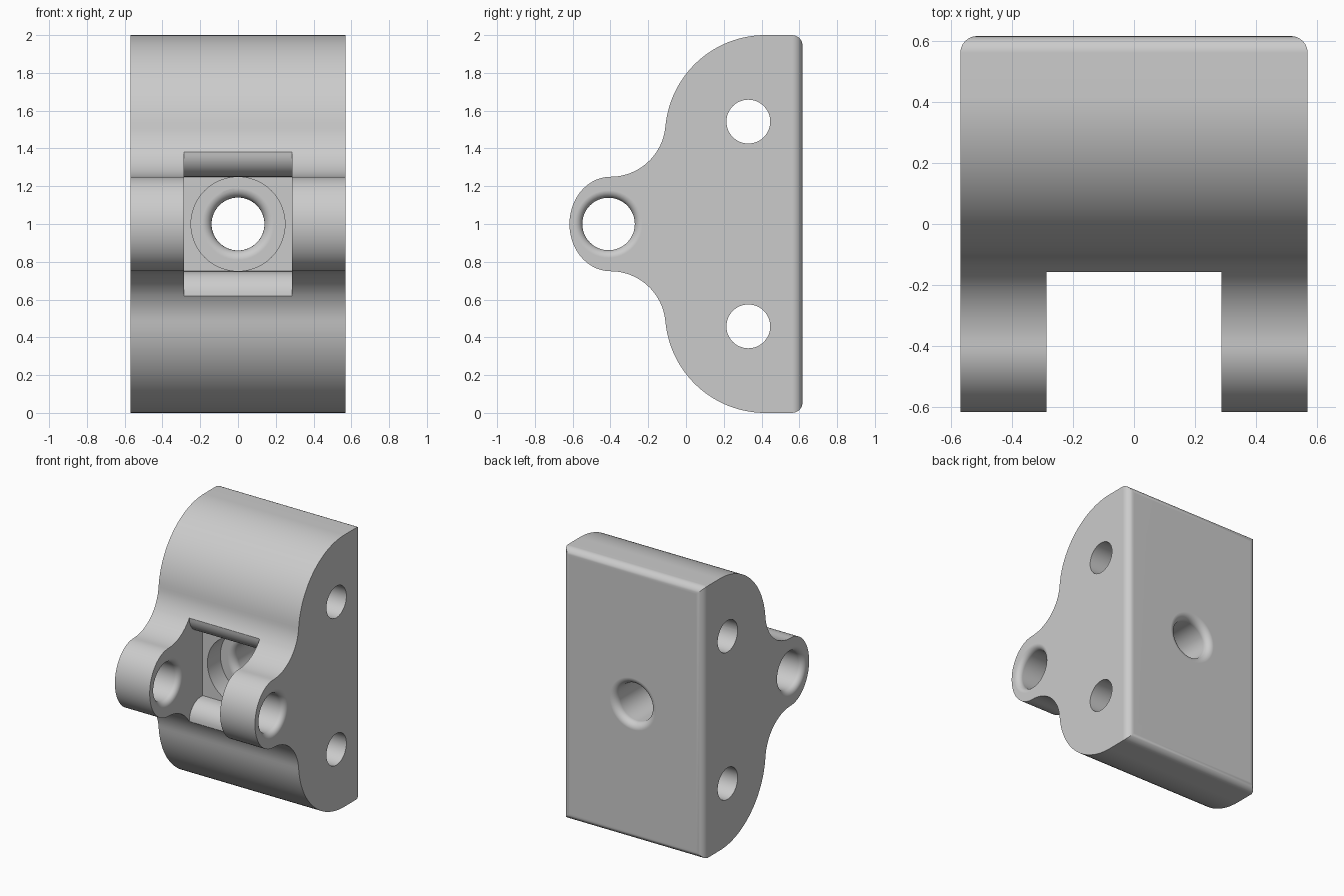
import bpy, bmesh
from math import sin, cos, radians, atan2, pi
from mathutils import Vector, Matrix

cube = bpy.data.objects.get("Cube")
if cube:
    bpy.data.objects.remove(cube)

HALF_W = 0.57      # half width of the block
SLOT = 0.287       # half width of the front slot
BACK = 0.617       # back plane
MID = 1.0          # mirror height

grey = bpy.data.materials.new("plain_grey")
grey.use_nodes = True
GREY = (0.6, 0.6, 0.6, 1)
grey.diffuse_color = GREY
grey.node_tree.nodes["Principled BSDF"].inputs["Base Color"].default_value = GREY


def arc(cy, cz, ry, rz, start, end, n):
    """Points of an elliptic arc in the side plane, angles in radians."""
    steps = [start + (end - start) * i / n for i in range(n + 1)]
    return [(cy + ry * cos(a), cz + rz * sin(a)) for a in steps]


def mirrored(upper):
    """Close a half outline by reflecting it about the middle height."""
    return upper + [(y, 2 * MID - z) for y, z in reversed(upper) if abs(z - MID) > 1e-4]


def make_object(name, bm):
    bmesh.ops.recalc_face_normals(bm, faces=bm.faces)
    mesh = bpy.data.meshes.new(name)
    bm.to_mesh(mesh)
    bm.free()
    mesh.materials.append(grey)
    obj = bpy.data.objects.new(name, mesh)
    bpy.context.collection.objects.link(obj)
    return obj


def extrude_profile(points, half):
    bm = bmesh.new()
    face = bm.faces.new([bm.verts.new((-half, y, z)) for y, z in points])
    new = bmesh.ops.extrude_face_region(bm, geom=[face])["geom"]
    bmesh.ops.translate(bm, vec=(2 * half, 0, 0),
                        verts=[v for v in new if isinstance(v, bmesh.types.BMVert)])
    return bm


def lathe_cutter(name, profile, centre, axis, sides=48):
    """Turn (radius, position) pairs about an axis through centre."""
    bm = bmesh.new()
    rings = []
    for r, t in profile:
        rings.append([bm.verts.new((r * cos(2 * pi * i / sides), r * sin(2 * pi * i / sides), t))
                      for i in range(sides)])
    for a, b in zip(rings, rings[1:]):
        for i in range(sides):
            j = (i + 1) % sides
            bm.faces.new((a[i], a[j], b[j], b[i]))
    bm.faces.new(rings[0])
    bm.faces.new(rings[-1])
    turn = Vector((0, 0, 1)).rotation_difference(Vector(axis)).to_matrix().to_4x4()
    bmesh.ops.transform(bm, matrix=Matrix.Translation(centre) @ turn, verts=bm.verts)
    return make_object(name, bm)


def flared(r, start, end, fillet, over=0.02):
    """Hole profile with a rounded lip at both ends."""
    n = 6
    lip = [(r + fillet * (1 - sin(a)), fillet * (1 - cos(a)))
           for a in [pi / 2 * i / n for i in range(n + 1)]]
    near = [(rr, start + d) for rr, d in lip]
    far = [(rr, end - d) for rr, d in reversed(lip)]
    return [(r + fillet, start - over)] + near + far + [(r + fillet, end + over)]


def cut(target, cutter):
    mod = target.modifiers.new("cut", 'BOOLEAN')
    mod.operation = 'DIFFERENCE'
    mod.solver = 'EXACT'
    mod.object = cutter
    bpy.context.view_layer.objects.active = target
    bpy.ops.object.modifier_apply(modifier=mod.name)
    bpy.data.objects.remove(cutter)


# Side outline: round nose, concave fillet, large shoulder, flat back
nose_y, nose_r = -0.40, 0.25
fil_r, sh_y, sh_r = 0.292, 0.42, 0.531
fil_z, sh_z = MID + nose_r + fil_r, 2 - sh_r
meet = atan2(sh_z - fil_z, sh_y - nose_y)
upper = arc(nose_y, MID, nose_y + BACK, nose_r, pi, pi / 2, 20)
upper += arc(nose_y, fil_z, fil_r, fil_r, -pi / 2, meet, 20)[1:]
upper += arc(sh_y, sh_z, sh_r, sh_r, meet + pi, pi / 2, 28)[1:]
upper.append((BACK, 2))
bm = extrude_profile(mirrored(upper), HALF_W)

# Rounded rim around the back face
rim = [e for e in bm.edges if all(abs(v.co.y - BACK) < 1e-4 and
                                  (abs(v.co.z - MID) > 0.9) for v in e.verts)]
bmesh.ops.bevel(bm, geom=rim, offset=0.055, segments=6, profile=0.5, affect='EDGES')
bracket = make_object("bracket_body", bm)

# Slot between the two lugs, leading into a pocket with rolled lips
lip_y, lip_r = -0.157, 0.13
slot = [(-1, 1.7), (lip_y, 1.7)]
slot += arc(lip_y + lip_r, MID + nose_r + lip_r, lip_r, lip_r, pi, 1.5 * pi, 10)
slot.append((0, MID + nose_r))
cut(bracket, make_object("slot_cutter", extrude_profile(mirrored(slot), SLOT)))

# Recess and rounded bore through the back
cut(bracket, lathe_cutter("recess_cutter", [(0.249, -0.05), (0.249, 0.15)], (0, 0, MID), (0, 1, 0)))
cut(bracket, lathe_cutter("bore_cutter", flared(0.14, 0.15, BACK, 0.05), (0, 0, MID), (0, 1, 0)))

# Pivot holes in both lugs
for side in (-1, 1):
    cut(bracket, lathe_cutter("pivot_cutter", flared(0.139, SLOT, HALF_W, 0.04),
                              (0, -0.41, MID), (side, 0, 0)))

# Cross holes through the block
for side in (-1, 1):
    cut(bracket, lathe_cutter("cross_cutter", [(0.116, -0.7), (0.116, 0.7)],
                              (0, 0.33, MID + side * 0.542), (1, 0, 0)))

bpy.ops.object.select_all(action='DESELECT')
bracket.select_set(True)
bpy.context.view_layer.objects.active = bracket
bpy.ops.object.shade_smooth_by_angle(angle=radians(30))
normals = bracket.modifiers.new("flat_faces", 'WEIGHTED_NORMAL')
normals.keep_sharp = True
